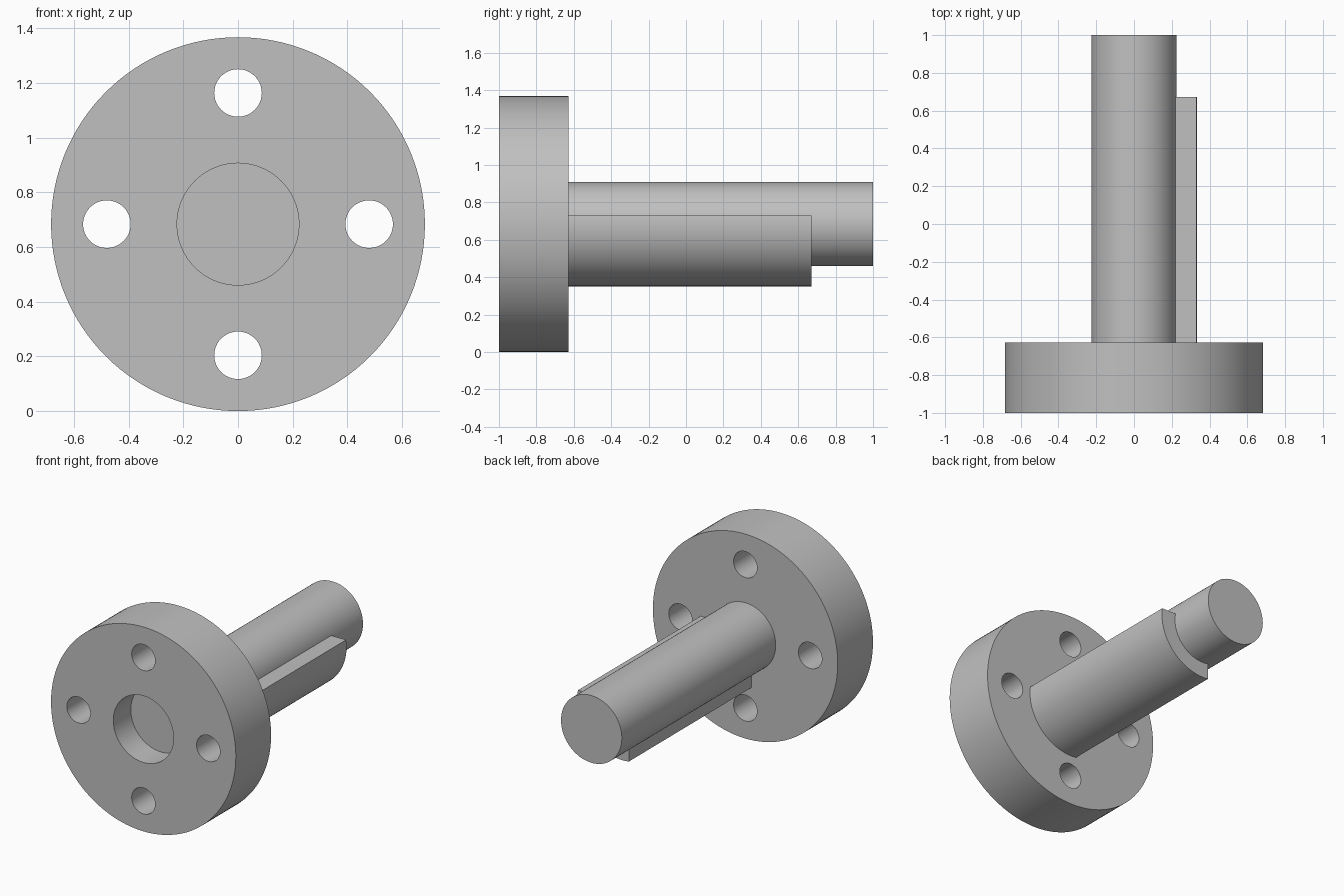
import bpy, bmesh
from math import sin, cos, asin, pi, radians
from mathutils import Vector

cube = bpy.data.objects.get("Cube")
if cube:
    bpy.data.objects.remove(cube, do_unlink=True)

AXIS_Z = 0.684
FLANGE_BACK = -0.627

steel = bpy.data.materials.new("grey steel")
steel.use_nodes = True
grey = (0.53, 0.53, 0.53, 1)
steel.diffuse_color = grey
steel.node_tree.nodes["Principled BSDF"].inputs["Base Color"].default_value = grey


def prism(name, outline, y0, y1):
    """Extrude an (x, z) outline, measured from the shaft axis, along y."""
    bm = bmesh.new()
    face = bm.faces.new([bm.verts.new((x, y0, z + AXIS_Z)) for x, z in outline])
    grown = bmesh.ops.extrude_face_region(bm, geom=[face])["geom"]
    moved = [v for v in grown if isinstance(v, bmesh.types.BMVert)]
    bmesh.ops.translate(bm, verts=moved, vec=Vector((0, y1 - y0, 0)))
    bmesh.ops.recalc_face_normals(bm, faces=bm.faces)
    mesh = bpy.data.meshes.new(name)
    bm.to_mesh(mesh)
    bm.free()
    mesh.materials.append(steel)
    obj = bpy.data.objects.new(name, mesh)
    bpy.context.collection.objects.link(obj)
    return obj


def circle(r, n, cx=0, cz=0):
    return [(cx + r * cos(2 * pi * i / n), cz + r * sin(2 * pi * i / n)) for i in range(n)]


def select_only(obj):
    bpy.ops.object.select_all(action='DESELECT')
    obj.select_set(True)
    bpy.context.view_layer.objects.active = obj


def cut(obj, cutter):
    mod = obj.modifiers.new("cut", 'BOOLEAN')
    mod.operation = 'DIFFERENCE'
    mod.solver = 'EXACT'
    mod.object = cutter
    select_only(obj)
    bpy.ops.object.modifier_apply(modifier=mod.name)
    bpy.data.objects.remove(cutter, do_unlink=True)


# Flange with a blind centre bore and four bolt holes
flange = prism("flange", circle(0.684, 128), -1, FLANGE_BACK)
cut(flange, prism("bore_cutter", circle(0.223, 96), -1.1, -0.815))
for i in range(4):
    a = i * pi / 2
    hole = circle(0.087, 48, 0.48 * cos(a), 0.48 * sin(a))
    cut(flange, prism("hole_cutter", hole, -1.1, -0.5))

# Shaft, rooted inside the flange
shaft = prism("shaft", circle(0.225, 96), -0.7, 1)

# Quarter sleeve hugging the lower side of the shaft, with square-cut edges
R, LIP = 0.333, 0.047
start = asin(LIP / R)
sweep = radians(90) + 2 * start
arc = [(R * cos(start - sweep * i / 40), R * sin(start - sweep * i / 40)) for i in range(41)]
sleeve = prism("quarter_sleeve", arc + [(-LIP, LIP)], -0.7, 0.672)

for obj in (flange, shaft, sleeve):
    select_only(obj)
    bpy.ops.object.shade_smooth_by_angle(angle=radians(30))
